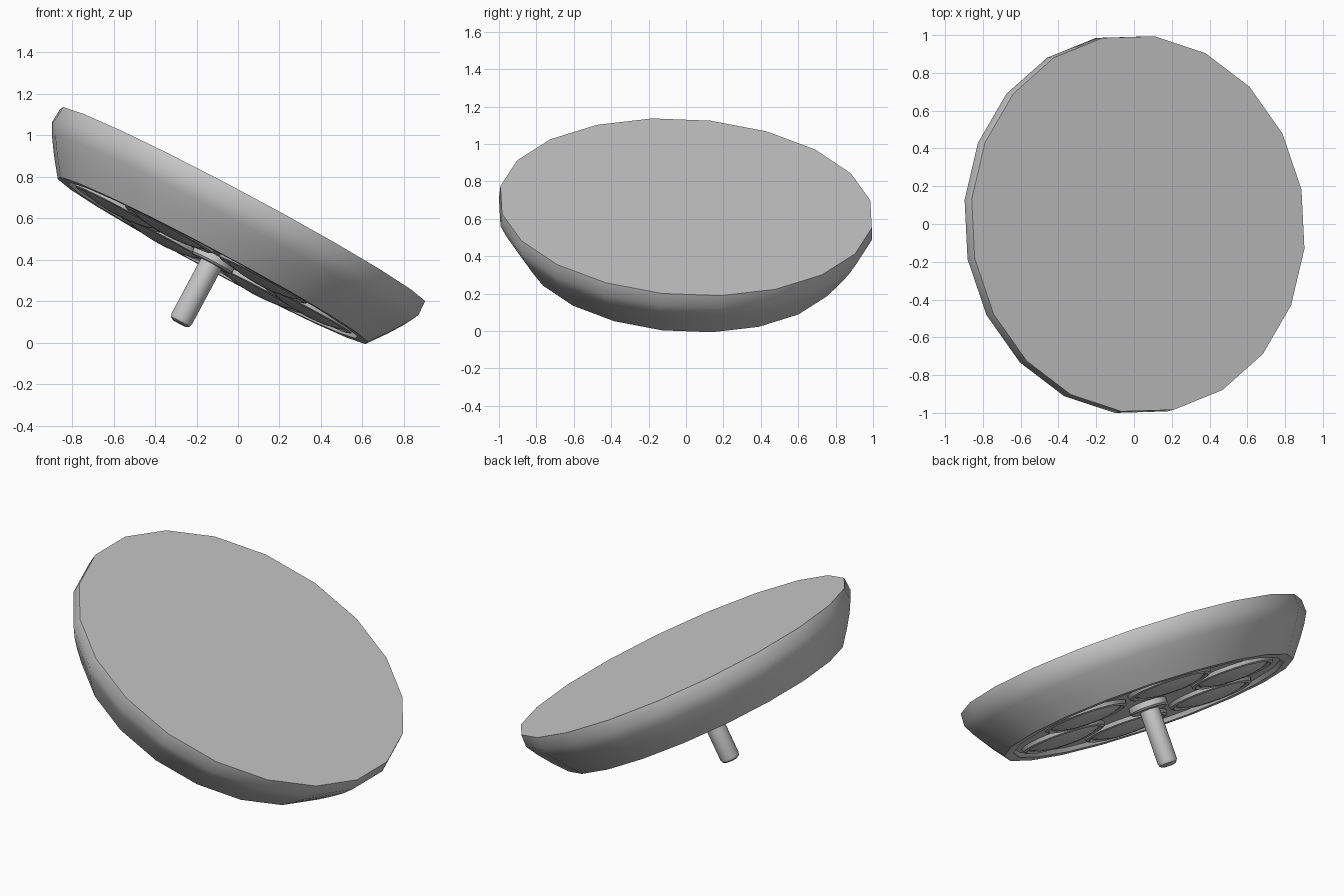
import bpy, bmesh
from math import radians, cos, sin, pi
from mathutils import Matrix

if "Cube" in bpy.data.objects:
    bpy.data.objects.remove(bpy.data.objects["Cube"])

# Shared tilt of the whole lamp head
TILT = (Matrix.Translation((-0.262, -0.034, 0.132))
        @ Matrix.Rotation(radians(28.1), 4, 'Y')
        @ Matrix.Rotation(radians(-3.3), 4, 'X'))


def lathe(name, profile, sides, phase=0.0, at=(0, 0), smooth=35):
    """Spin (radius, height) points round local z; radius 0 makes a pole."""
    bm = bmesh.new()
    rings = []
    for r, h in profile:
        if r == 0:
            rings.append([bm.verts.new((0, 0, h))])
        else:
            rings.append([bm.verts.new((r * cos(phase + 2 * pi * i / sides),
                                        r * sin(phase + 2 * pi * i / sides), h))
                          for i in range(sides)])
    for a, b in zip(rings, rings[1:]):
        for i in range(sides):
            j = (i + 1) % sides
            quad = [a[i % len(a)], a[j % len(a)], b[j % len(b)], b[i % len(b)]]
            bm.faces.new(list(dict.fromkeys(quad)))
    # Cap open ends with flat polygons
    for ring in (rings[0], rings[-1]):
        if len(ring) > 1:
            bm.faces.new(ring)
    bmesh.ops.recalc_face_normals(bm, faces=bm.faces)
    mesh = bpy.data.meshes.new(name)
    bm.to_mesh(mesh)
    bm.free()
    ob = bpy.data.objects.new(name, mesh)
    bpy.context.collection.objects.link(ob)
    ob.matrix_world = TILT @ Matrix.Translation((at[0], at[1], 0))
    bpy.ops.object.select_all(action='DESELECT')
    ob.select_set(True)
    bpy.context.view_layer.objects.active = ob
    bpy.ops.object.shade_smooth_by_angle(angle=radians(smooth))
    return ob


# Housing: 20-sided bowl, flat top, shallow recess under a narrow rim
lathe("housing", [(0.785, 0.325), (0.795, 0.300), (0.852, 0.300),
                  (0.922, 0.392), (0.972, 0.466), (1.007, 0.530),
                  (1.003, 0.603)], 20, radians(10.5), smooth=40)

# Six domed lenses, each in a raised bezel
for k in range(6):
    a = k * pi / 3
    spot = (0.515 * cos(a), 0.515 * sin(a))
    lathe(f"bezel_{k + 1}", [(0.245, 0.330), (0.238, 0.304), (0.222, 0.298),
                             (0.205, 0.306), (0.200, 0.330)], 32, at=spot)
    lathe(f"lens_{k + 1}", [(0.202, 0.330), (0.202, 0.308), (0.17, 0.294),
                            (0.12, 0.284), (0.06, 0.278), (0, 0.276)], 32, at=spot)

# Central collar and handle
lathe("collar", [(0.110, 0.330), (0.110, 0.292), (0.100, 0.282)], 32)
lathe("handle", [(0.056, 0.300), (0.056, -0.020), (0.050, -0.036),
                 (0.036, -0.044)], 32)
